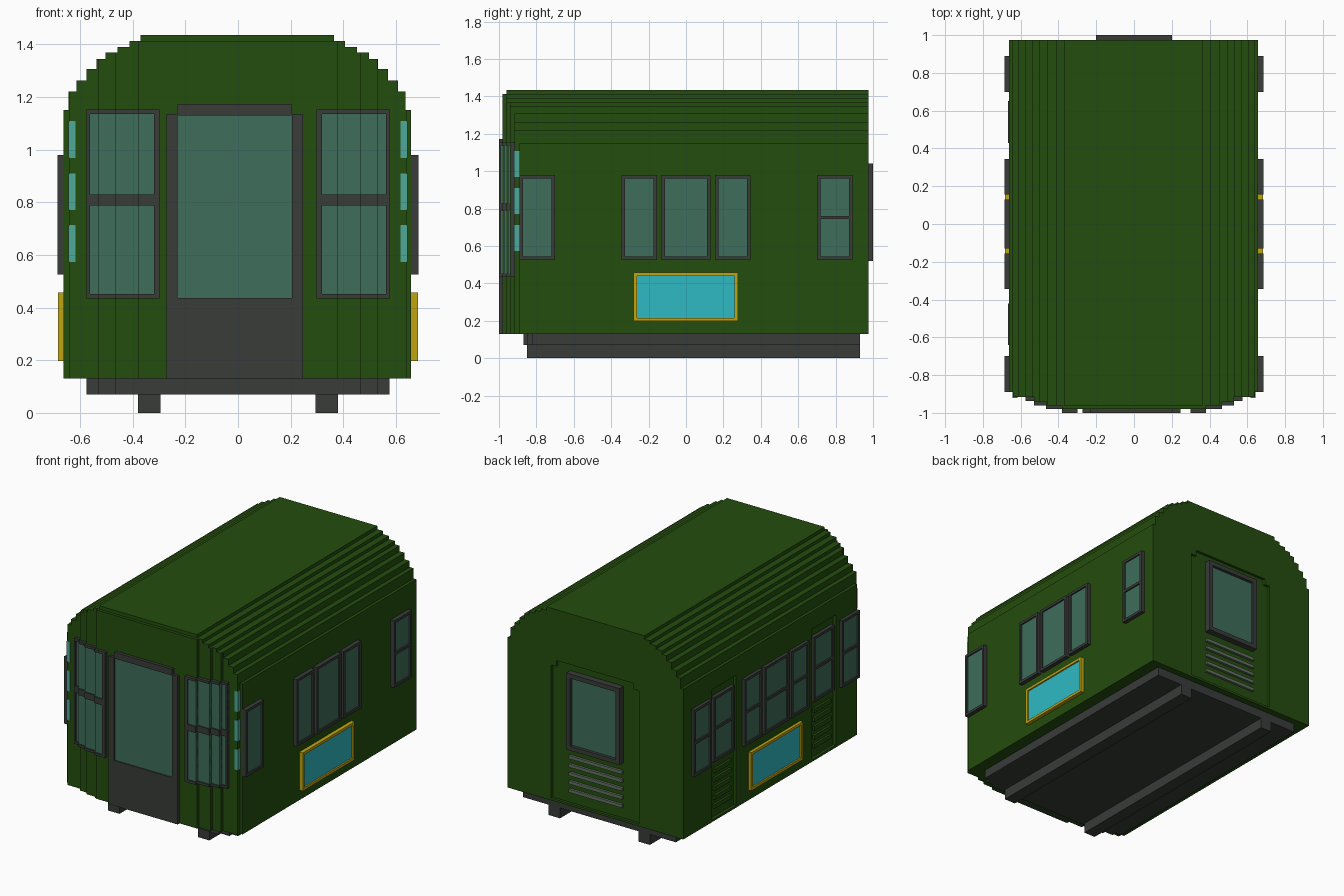
import bpy
import bmesh

cube = bpy.data.objects.get("Cube")
if cube:
    bpy.data.objects.remove(cube, do_unlink=True)


def material(name, rgb):
    lin = [((c / 255 + 0.055) / 1.055) ** 2.4 if c > 10 else c / 255 / 12.92 for c in rgb]
    m = bpy.data.materials.new(name)
    m.use_nodes = True
    m.diffuse_color = (*lin, 1)
    m.node_tree.nodes["Principled BSDF"].inputs["Base Color"].default_value = (*lin, 1)
    return m


GREEN = material("body green", (36, 77, 14))
GREY = material("dark grey", (56, 60, 57))
GLASS = material("window glass", (62, 109, 91))
LAMP = material("lamp teal", (77, 168, 154))
YELLOW = material("panel yellow", (192, 166, 14))
CYAN = material("panel cyan", (46, 186, 196))
SLAT = material("slat grey", (98, 112, 98))


def finish(name, bm, mat):
    bmesh.ops.recalc_face_normals(bm, faces=bm.faces[:])
    me = bpy.data.meshes.new(name)
    bm.to_mesh(me)
    bm.free()
    me.materials.append(mat)
    ob = bpy.data.objects.new(name, me)
    bpy.context.collection.objects.link(ob)
    return ob


def boxes(name, items, mat):
    """One object made of boxes given as (x0, x1, y0, y1, z0, z1)."""
    bm = bmesh.new()
    for x0, x1, y0, y1, z0, z1 in items:
        vs = bmesh.ops.create_cube(bm, size=1)["verts"]
        for v in vs:
            v.co.x = max(x0, x1) if v.co.x > 0 else min(x0, x1)
            v.co.y = max(y0, y1) if v.co.y > 0 else min(y0, y1)
            v.co.z = max(z0, z1) if v.co.z > 0 else min(z0, z1)
    return finish(name, bm, mat)


def prism(name, points, axis, a, b, mat):
    """Extrude an outline: along y from (x, z) points, or along z from (x, y) points."""
    bm = bmesh.new()
    vs = [bm.verts.new((p, a, q) if axis == "y" else (p, q, a)) for p, q in points]
    f = bm.faces.new(vs)
    top = bmesh.ops.extrude_face_region(bm, geom=[f])["geom"]
    shift = (0, b - a, 0) if axis == "y" else (0, 0, b - a)
    bmesh.ops.translate(bm, vec=shift, verts=[g for g in top if isinstance(g, bmesh.types.BMVert)])
    return finish(name, bm, mat)


def stepped(steps, base, cx=0.0):
    """Symmetric staircase outline from (half width, level) steps, widest first."""
    right = [(steps[0][0], base)]
    for i, (w, h) in enumerate(steps):
        right.append((w, h))
        if i + 1 < len(steps):
            right.append((steps[i + 1][0], h))
    return [(cx + x, h) for x, h in right] + [(cx - x, h) for x, h in reversed(right)]


def boolean(ob, cutter, op):
    m = ob.modifiers.new("cut", "BOOLEAN")
    m.operation, m.object, m.solver = op, cutter, "EXACT"
    bpy.context.view_layer.objects.active = ob
    bpy.ops.object.modifier_apply(modifier=m.name)
    bpy.data.objects.remove(cutter, do_unlink=True)


# Body: stepped roof outline crossed with stepped nose plan
roof = [(.66, 1.15), (.64, 1.22), (.61, 1.262), (.572, 1.307), (.535, 1.345),
        (.50, 1.368), (.455, 1.39), (.41, 1.412), (.367, 1.435)]
nose = [(.67, -.89), (.64, -.917), (.53, -.94), (.467, -.96), (.38, -.98)]
body = prism("body", stepped(roof, .13, -.003), "y", -1.2, .975, GREEN)
boolean(body, prism("plan", stepped(nose, 1.2), "z", -.5, 2, GREEN), "INTERSECT")

# Recesses: roof lip, rear door and two doors on one side
SIDE_DOORS = (.54, -.53)
cuts = [(-1, 1, -1.2, -.96, 1.412, 2),
        (-.33, .33, .957, 1.2, .145, 1.05),
        (-.29, .29, .957, 1.2, .9, 1.09)]
cuts += [(-1, -.643, c - .13, c + .13, .145, 1.03) for c in SIDE_DOORS]
for c in cuts:
    boolean(body, boxes("cutter", [c], GREEN), "DIFFERENCE")


def face_box(axis, s, u0, u1, z0, z1, d0, d1):
    """Box on a wall: u runs along the wall, d is the distance outward."""
    if axis == "x":
        return (s * d0, s * d1, u0, u1, z0, z1)
    return (u0, u1, s * d0, s * d1, z0, z1)


def framed(name, axis, s, u0, u1, z0, z1, d0, d1, rails=(), frame=GREY, pane=GLASS, b=.018, inset=.01):
    parts = [(u0, u0 + b, z0, z1), (u1 - b, u1, z0, z1),
             (u0 + b, u1 - b, z0, z0 + b), (u0 + b, u1 - b, z1 - b, z1)]
    parts += [(u0 + b, u1 - b, r - .009, r + .009) for r in rails]
    boxes(name + "_frame", [face_box(axis, s, *p, d0, d1) for p in parts], frame)
    boxes(name + "_pane", [face_box(axis, s, u0 + b, u1 - b, z0 + b, z1 - b, d0, d1 - inset)], pane)


# Side windows and advertising-style side panels
spans = [(-.89, -.70), (-.345, -.155), (-.13, .13), (.155, .345), (.70, .89)]
for s, side in ((1, "left"), (-1, "right")):
    for i, (a, b) in enumerate(spans):
        rails = (.752,) if s < 0 or i == 4 else ()
        framed(f"{side}_window_{i + 1}", "x", s, a, b, .525, .98, .65, .685, rails)
    framed(f"{side}_panel", "x", s, -.28, .277, .198, .457, .65, .683, (), YELLOW, CYAN)

# Side doors: window and slats
for i, c in enumerate(SIDE_DOORS):
    framed(f"side_door_window_{i + 1}", "x", -1, c - .11, c + .11, .53, .97, .64, .667, (.752,))
    boxes(f"side_door_slats_{i + 1}",
          [(-.658, -.64, c - .09, c + .09, z - .014, z + .014) for z in (.22, .28, .34, .40, .46)], GREEN)

# Rear door: window and slats
framed("rear_window", "y", 1, -.2, .2, .52, 1.04, .95, 1.0, (), b=.03, inset=.02)
boxes("rear_slats", [(-.2, .2, .95, .973, z - .011, z + .011) for z in (.23, .287, .344, .401, .458)], SLAT)

# Front door
boxes("front_door", [(-.272, -.23, -1, -.97, .13, 1.135), (.205, .247, -1, -.97, .13, 1.135),
                     (-.23, .205, -1, -.97, 1.13, 1.173), (-.23, .205, -1, -.97, .13, .437)], GREY)
boxes("front_door_glass", [(-.23, .205, -.993, -.97, .437, 1.13)], GLASS)

# Front windows wrap around the stepped nose
columns = [(.305, .38, -.98), (.38, .467, -.96), (.467, .53, -.94), (.53, .575, -.917)]
for s, side in ((1, "left"), (-1, "right")):
    frame, glass = [], []
    for x0, x1, y in columns:
        for z0, z1 in ((.435, .452), (.787, .83), (1.135, 1.152)):
            frame.append((s * x0, s * x1, y - .02, y + .03, z0, z1))
        for z0, z1 in ((.452, .787), (.83, 1.135)):
            glass.append((s * x0, s * x1, y - .013, y + .03, z0, z1))
    frame.append((s * .298, s * .32, -1, -.97, .435, 1.152))
    frame.append((s * .563, s * .575, -.938, -.9, .435, 1.152))
    boxes(f"front_{side}_window_frame", frame, GREY)
    boxes(f"front_{side}_window_glass", glass, GLASS)
    # Corner lamps
    boxes(f"{side}_corner_lamps", [(s * .617, s * .643, -.92, -.885, z, z + .14)
                                   for z in (.573, .77, .968)], LAMP)

# Underframe and runners
prism("underframe", stepped([(.575, -.82), (.53, -.85), (.467, -.87)], .93), "z", .07, .13, GREY)
boxes("runners", [(s * .295, s * .38, -.85, .93, 0, .07) for s in (1, -1)], GREY)
